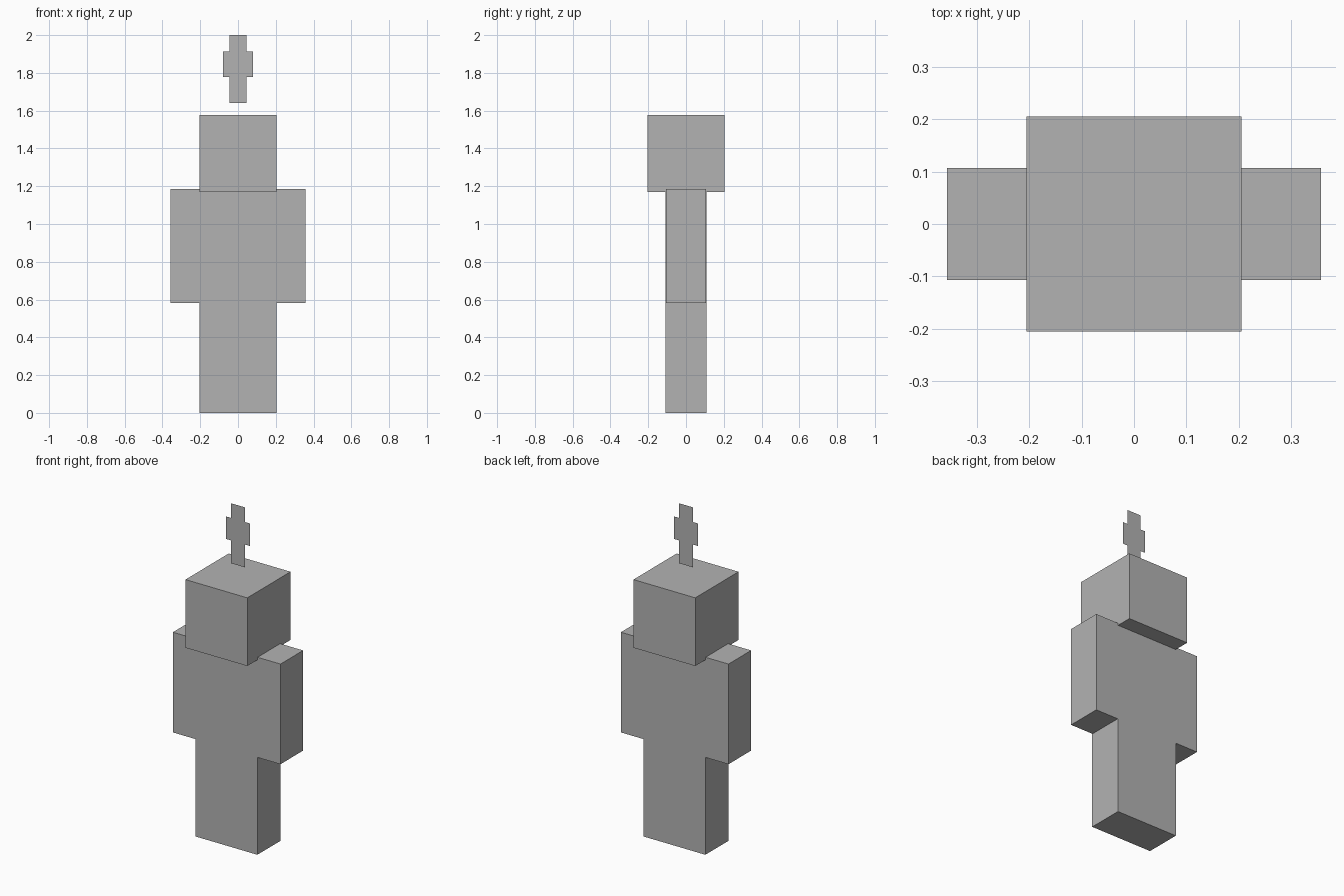
import bpy
import bmesh

cube = bpy.data.objects.get("Cube")
if cube:
    bpy.data.objects.remove(cube, do_unlink=True)

# Single flat colour
grey = bpy.data.materials.new("plain grey")
grey.use_nodes = True
colour = (0.45, 0.45, 0.45, 1.0)
grey.diffuse_color = colour
grey.node_tree.nodes["Principled BSDF"].inputs["Base Color"].default_value = colour


def add_object(name, bm):
    mesh = bpy.data.meshes.new(name)
    bm.to_mesh(mesh)
    bm.free()
    mesh.materials.append(grey)
    obj = bpy.data.objects.new(name, mesh)
    bpy.context.scene.collection.objects.link(obj)
    return obj


def box(name, x, y, z):
    """Box spanning the given (low, high) ranges."""
    bm = bmesh.new()
    bmesh.ops.create_cube(bm, size=1)
    for v in bm.verts:
        v.co = [sum(r) / 2 + c * (r[1] - r[0]) for c, r in zip(v.co, (x, y, z))]
    return add_object(name, bm)


HALF = 0.205        # half width of head, torso and leg pair
DEPTH = 0.109       # half depth of torso and legs
ARM_DEPTH = 0.107   # arms sit just behind the torso faces
HIP, SHOULDER = 0.583, 1.184

# Head and torso
box("head", (-HALF, HALF), (-HALF, HALF), (1.169, 1.578))
box("torso", (-HALF, HALF), (-DEPTH, DEPTH), (HIP, SHOULDER))

# Paired limbs
for side, s in (("left", 1), ("right", -1)):
    box(side + "_arm", sorted((s * HALF, s * 0.357)),
        (-ARM_DEPTH, ARM_DEPTH), (HIP, SHOULDER))
    box(side + "_leg", sorted((0, s * HALF)), (-DEPTH, DEPTH), (0, HIP))

# Floating flat marker: half outline mirrored across the middle
half = [(0.046, 1.64), (0.046, 1.777), (0.079, 1.777),
        (0.079, 1.912), (0.046, 1.912), (0.046, 2.0)]
outline = half + [(-x, z) for x, z in reversed(half)]
bm = bmesh.new()
bm.faces.new([bm.verts.new((x, 0, z)) for x, z in outline])
add_object("floating_marker", bm)
